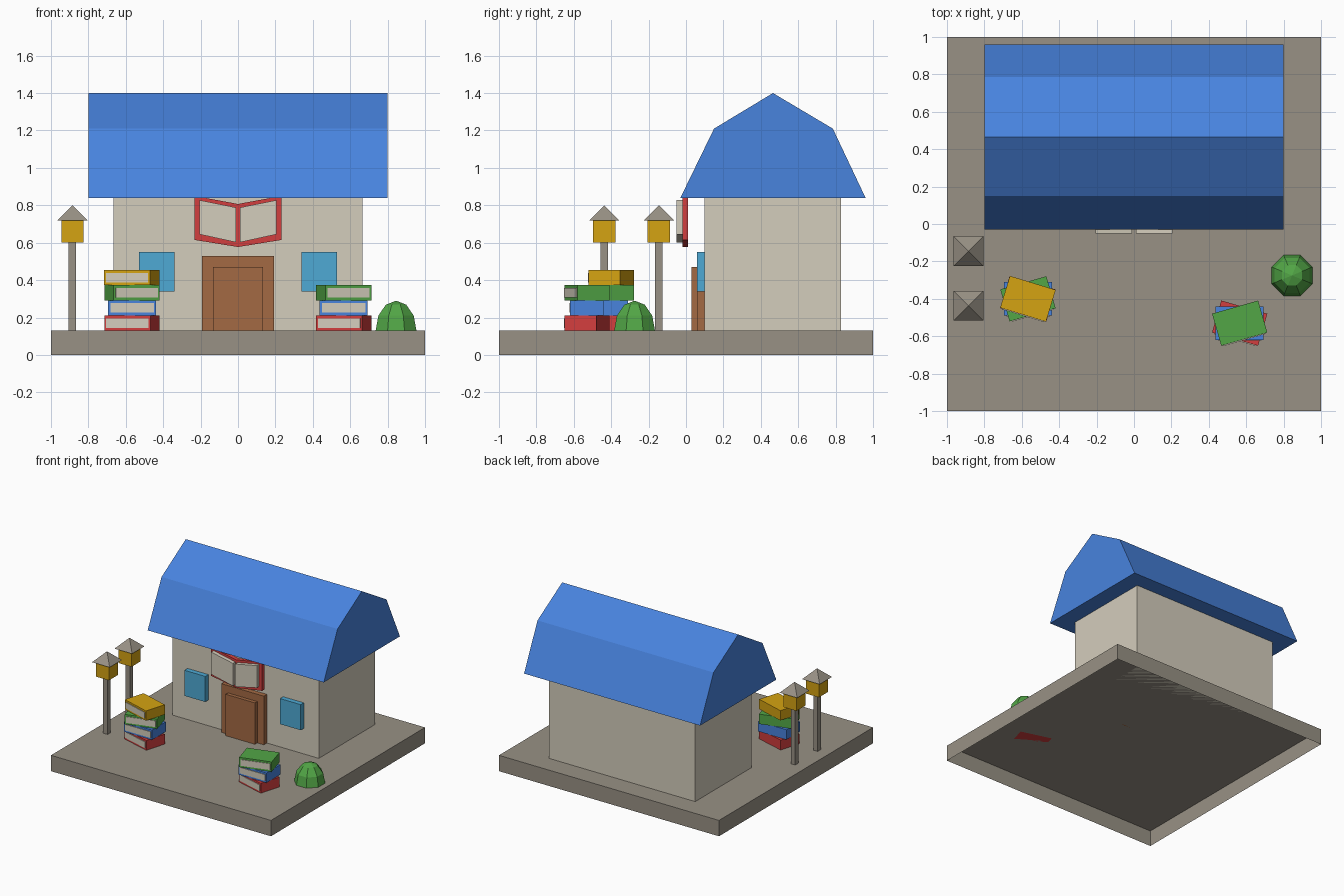
import bpy, bmesh, math
from mathutils import Matrix, Vector

if "Cube" in bpy.data.objects:
    bpy.data.objects.remove(bpy.data.objects["Cube"])


def material(name, *rgb):
    """Flat material from 0-255 display values."""
    lin = [((c / 255 + 0.055) / 1.055) ** 2.4 for c in rgb] + [1]
    m = bpy.data.materials.new(name)
    m.use_nodes = True
    m.diffuse_color = lin
    m.node_tree.nodes["Principled BSDF"].inputs["Base Color"].default_value = lin
    return m


STONE = material("warm grey stone", 152, 145, 133)
CREAM = material("cream", 212, 205, 188)
BLUE = material("blue", 72, 131, 222)
RED = material("red", 210, 62, 62)
GREEN = material("green", 82, 166, 70)
YELLOW = material("golden yellow", 213, 163, 18)
BROWN = material("brown wood", 164, 106, 68)
GLASS = material("sky blue glass", 78, 170, 213)


def finish(name, bm, mat):
    bmesh.ops.recalc_face_normals(bm, faces=bm.faces)
    mesh = bpy.data.meshes.new(name)
    bm.to_mesh(mesh)
    bm.free()
    mesh.materials.append(mat)
    ob = bpy.data.objects.new(name, mesh)
    bpy.context.collection.objects.link(ob)
    return ob


def box(name, low, high, mat, matrix=Matrix(), open_bottom=False):
    low, high = Vector(low), Vector(high)
    bm = bmesh.new()
    bmesh.ops.create_cube(bm, size=1)
    for v in bm.verts:
        v.co = Vector([l + (h - l) * (c + 0.5) for l, h, c in zip(low, high, v.co)])
    if open_bottom:
        under = [f for f in bm.faces if f.normal.z < -0.5]
        bmesh.ops.delete(bm, geom=under, context='FACES')
    bm.transform(matrix)
    return finish(name, bm, mat)


def prism(name, points, offset, mat):
    """Extrude a closed outline along an offset."""
    bm = bmesh.new()
    face = bm.faces.new([bm.verts.new(p) for p in points])
    out = bmesh.ops.extrude_face_region(bm, geom=[face])
    moved = [g for g in out["geom"] if isinstance(g, bmesh.types.BMVert)]
    bmesh.ops.translate(bm, verts=moved, vec=offset)
    if face.is_valid and len(bm.faces) < len(points) + 2:
        bm.faces.new([v for v in bm.verts if v not in moved])
    return finish(name, bm, mat)


# Ground slab, hollow underneath, and house walls
box("ground_slab", (-1, -1, 0), (1, 1, 0.13), STONE, open_bottom=True)
box("house_walls", (-0.665, 0.1, 0.13), (0.665, 0.83, 0.85), CREAM)

# Barn-style roof
gable = [(-0.03, 0.84), (0.15, 1.21), (0.465, 1.4), (0.785, 1.21), (0.96, 0.84)]
prism("roof", [(-0.8, y, z) for y, z in gable], (1.6, 0, 0), BLUE)

# Door with raised panel
box("door_frame", (-0.193, 0.06, 0.13), (0.193, 0.1, 0.53), BROWN)
box("door_panel", (-0.133, 0.03, 0.13), (0.133, 0.06, 0.47), BROWN)

# Windows and the two leaves of the open book sign
for side, s in (("left", 1), ("right", -1)):
    xs = sorted((s * 0.34, s * 0.528))
    box(f"window_{side}", (xs[0], 0.06, 0.34), (xs[1], 0.1, 0.55), GLASS)
    cover = [(0, 0.577), (0.233, 0.615), (0.233, 0.85), (0, 0.807)]
    pages = [(0.01, 0.602), (0.207, 0.645), (0.207, 0.828), (0.01, 0.788)]
    prism(f"sign_cover_{side}", [(s * x, -0.02, z) for x, z in cover], (0, 0.032, 0), RED)
    prism(f"sign_pages_{side}", [(s * x, -0.052, z) for x, z in pages], (0, 0.032, 0), CREAM)


# Street lamps
def lamp(name, x, y):
    at = Matrix.Translation((x, y, 0))
    box(name + "_post", (-0.02, -0.02, 0.13), (0.02, 0.02, 0.61), STONE, at)
    box(name + "_lantern", (-0.06, -0.06, 0.6), (0.06, 0.06, 0.72), YELLOW, at)
    bm = bmesh.new()
    bmesh.ops.create_cone(bm, cap_ends=True, segments=4, radius1=0.08 * math.sqrt(2),
                          radius2=0, depth=0.08)
    bm.transform(at @ Matrix.Translation((0, 0, 0.76)) @ Matrix.Rotation(math.pi / 4, 4, 'Z'))
    bmesh.ops.remove_doubles(bm, verts=bm.verts, dist=0.0001)
    finish(name + "_cap", bm, STONE)


lamp("back_lamp", -0.885, -0.145)
lamp("front_lamp", -0.885, -0.437)


# Stacks of books, alternately turned
def book_stack(name, x, y, colours):
    thick = 0.081
    for i, (mat, turn) in enumerate(zip(colours, (-16, 0, 16, -17))):
        at = (Matrix.Translation((x, y, 0.13 + i * thick))
              @ Matrix.Rotation(math.radians(turn), 4, 'Z'))
        box(f"{name}_book_{i + 1}", (-0.128, -0.089, 0), (0.128, 0.089, thick), mat, at)
        box(f"{name}_pages_{i + 1}", (-0.116, -0.094, 0.015), (0.118, -0.08, 0.066), CREAM, at)


book_stack("right_stack", -0.567, -0.4, (RED, BLUE, GREEN, YELLOW))
book_stack("left_stack", 0.565, -0.53, (RED, BLUE, GREEN))

# Faceted half-dome bush
bm = bmesh.new()
bmesh.ops.create_uvsphere(bm, u_segments=8, v_segments=6, radius=1)
lower = [v for v in bm.verts if v.co.z < -0.01]
bmesh.ops.delete(bm, geom=lower, context='VERTS')
bm.transform(Matrix.Translation((0.845, -0.275, 0.13))
             @ Matrix.Rotation(math.pi / 8, 4, 'Z')
             @ Matrix.Diagonal((0.118, 0.118, 0.16, 1)))
finish("bush", bm, GREEN)
